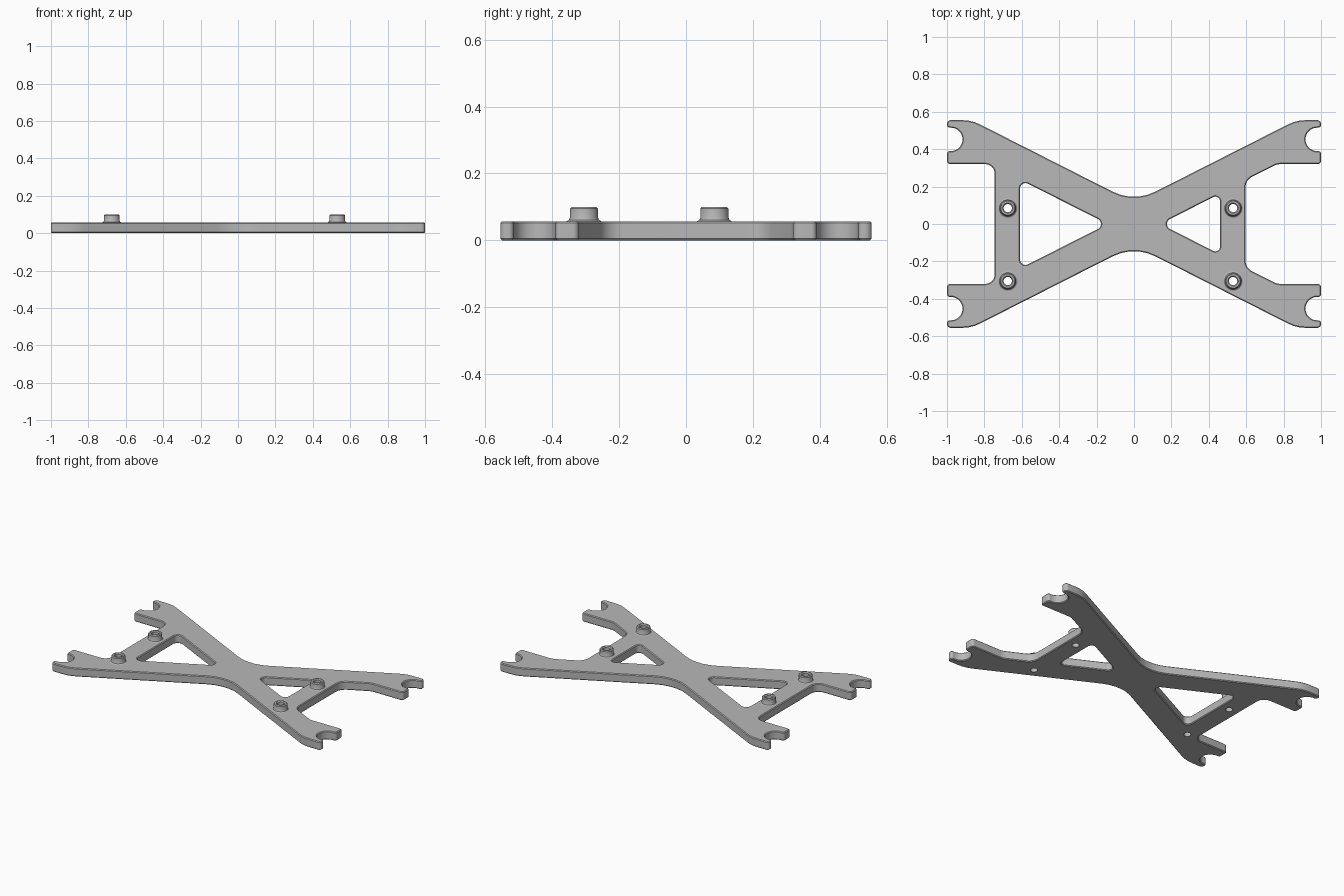
import bpy, bmesh, math
from mathutils import Vector

THICK = 0.057
CHAMFER = 0.005
HOLE_R = 0.022
BOSS_SEGMENTS = 32

if "Cube" in bpy.data.objects:
    bpy.data.objects.remove(bpy.data.objects["Cube"], do_unlink=True)

grey = bpy.data.materials.new("plain grey")
grey.use_nodes = True
COLOUR = (0.48, 0.48, 0.48, 1)
grey.diffuse_color = COLOUR
grey.node_tree.nodes["Principled BSDF"].inputs["Base Color"].default_value = COLOUR


def rounded(corners):
    """Replace each (x, y, radius) corner with a tangent arc."""
    points = []
    for i, (x, y, r) in enumerate(corners):
        p = Vector((x, y))
        a = (Vector(corners[i - 1][:2]) - p).normalized()
        b = (Vector(corners[(i + 1) % len(corners)][:2]) - p).normalized()
        half = a.angle(b) / 2
        centre = p + (a + b).normalized() * (r / math.sin(half))
        start = p + a * (r / math.tan(half)) - centre
        end = p + b * (r / math.tan(half)) - centre
        sweep = math.atan2(start.x * end.y - start.y * end.x, start.dot(end))
        steps = max(2, math.ceil(abs(sweep) / math.radians(12)))
        for k in range(steps + 1):
            t = sweep * k / steps
            points.append(centre + Vector((
                start.x * math.cos(t) - start.y * math.sin(t),
                start.x * math.sin(t) + start.y * math.cos(t))))
    return points


def circle(x, y, r):
    steps = [2 * math.pi * k / BOSS_SEGMENTS for k in range(BOSS_SEGMENTS)]
    return [Vector((x + r * math.cos(t), y + r * math.sin(t))) for t in steps]


def inset(points, d):
    """Shift a closed loop towards its left side."""
    result = []
    for i, p in enumerate(points):
        u = (p - points[i - 1]).normalized()
        v = (points[(i + 1) % len(points)] - p).normalized()
        n = Vector((-u.y - v.y, u.x + v.x)).normalized()
        result.append(p + n * (d / max(0.5, n.dot(Vector((-u.y, u.x))))))
    return result


def bridge(bm, lower, upper):
    for i in range(len(lower)):
        j = (i + 1) % len(lower)
        bm.faces.new((lower[i], lower[j], upper[j], upper[i]))


def finish(bm, name):
    bmesh.ops.recalc_face_normals(bm, faces=bm.faces)
    mesh = bpy.data.meshes.new(name)
    bm.to_mesh(mesh)
    bm.free()
    mesh.materials.append(grey)
    obj = bpy.data.objects.new(name, mesh)
    bpy.context.collection.objects.link(obj)
    bpy.ops.object.select_all(action='DESELECT')
    obj.select_set(True)
    bpy.context.view_layer.objects.active = obj
    bpy.ops.object.shade_smooth_by_angle(angle=math.radians(30))
    return obj


# Plate outline: notched arm end, mirrored to all four corners
arm = [(1, 0.32, 0.018), (1, 0.39, 0.015),
       (0.917, 0.39, 0.062), (0.917, 0.515, 0.062),
       (1, 0.515, 0.015), (1, 0.555, 0.02), (0.868, 0.555, 0.2)]
half = [(0.595, 0.235, 0.07), (0.765, 0.32, 0.07)] + arm + [(0, 0.115, 0.25)]
half += [(-x, y, r) for x, y, r in reversed(arm)] + [(-0.745, 0.32, 0.05)]
outline = half + [(x, -y, r) for x, y, r in reversed(half)]

# Triangular windows, wound clockwise so that insets go into the material
windows = [[(0.14, 0, 0.03), (0.46, 0.162, 0.025), (0.46, -0.162, 0.025)],
           [(-0.14, 0, 0.03), (-0.61, -0.237, 0.03), (-0.61, 0.237, 0.03)]]
bosses = [(x, y) for x in (-0.675, 0.53) for y in (0.085, -0.305)]

loops = [(rounded(c), CHAMFER) for c in [outline] + windows]
loops += [(circle(x, y, HOLE_R), 0) for x, y in bosses]

# Plate: chamfered walls around each loop, then flat caps
bm = bmesh.new()
caps = {0: [], THICK: []}
for points, d in loops:
    rings = []
    for z, shift in ((0, d), (CHAMFER, 0), (THICK - CHAMFER, 0), (THICK, d)):
        ring = [bm.verts.new((p.x, p.y, z)) for p in inset(points, shift)]
        if rings:
            bridge(bm, rings[-1], ring)
        rings.append(ring)
    for z, ring in ((0, rings[0]), (THICK, rings[-1])):
        caps[z] += [bm.edges.get((ring[i - 1], ring[i])) for i in range(len(ring))]
for edges in caps.values():
    bmesh.ops.triangle_fill(bm, use_beauty=True, edges=edges, normal=(0, 0, 1))
finish(bm, "x_plate")

# Bosses: turned sleeves with a flared foot and countersunk bore
profile = [(HOLE_R, THICK), (HOLE_R, 0.094), (0.028, 0.1), (0.037, 0.1),
           (0.042, 0.095), (0.042, 0.068), (0.045, 0.061), (0.052, THICK)]
for n, (x, y) in enumerate(bosses):
    bm = bmesh.new()
    rings = [[bm.verts.new((p.x, p.y, z)) for p in circle(x, y, r)]
             for r, z in profile]
    for lower, upper in zip(rings, rings[1:]):
        bridge(bm, lower, upper)
    side = "right" if x < 0 else "left"
    place = "back" if y > 0 else "front"
    finish(bm, f"{place}_{side}_boss")
